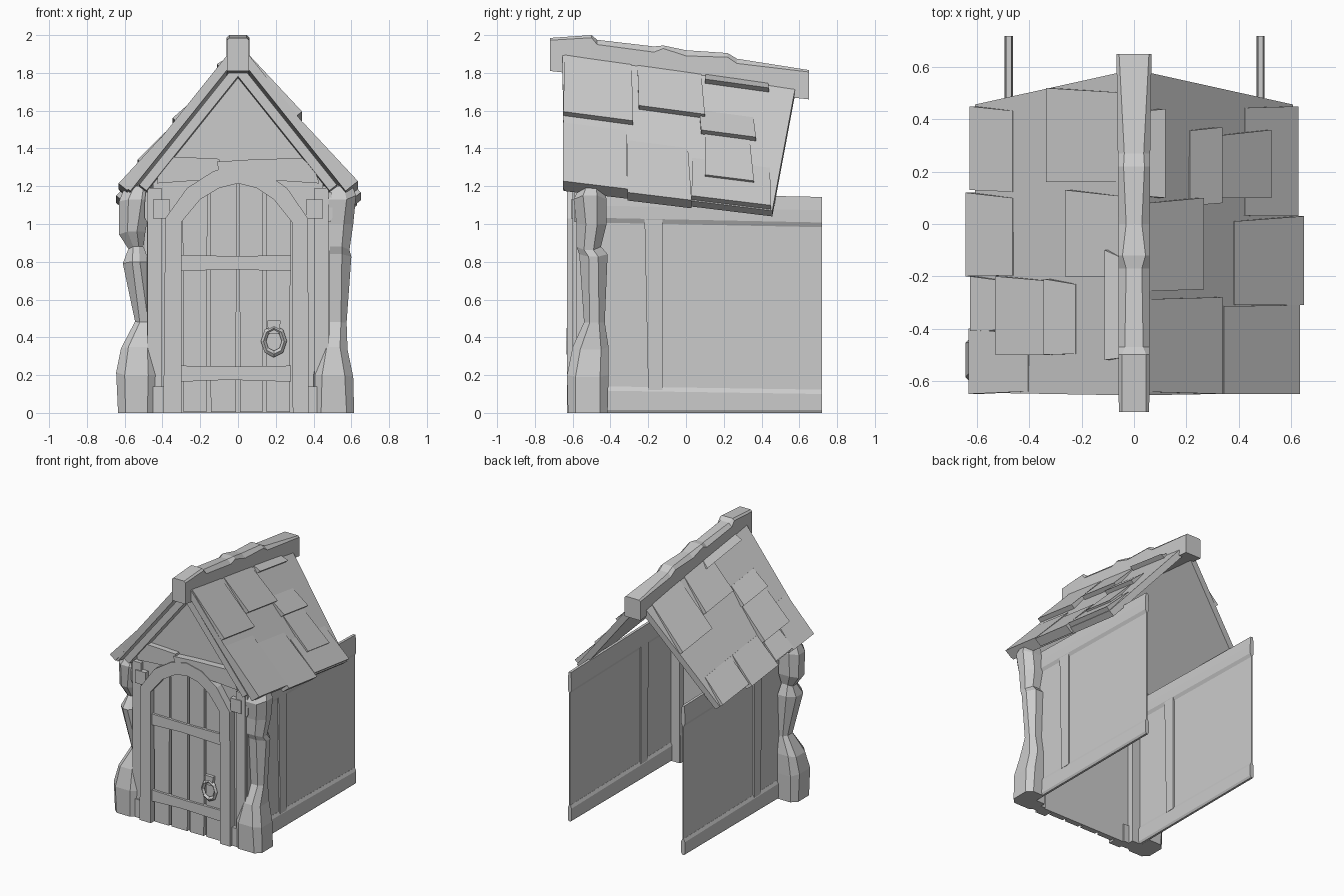
import bpy, bmesh, math, random
random.seed(4)


def loft(name, rings):
    """Skin equal-length closed rings and cap both ends."""
    bm = bmesh.new()
    vs = [[bm.verts.new(p) for p in r] for r in rings]
    n = len(rings[0])
    for a, b in zip(vs, vs[1:]):
        for i in range(n):
            j = (i + 1) % n
            bm.faces.new((a[i], a[j], b[j], b[i]))
    bm.faces.new(vs[0])
    bm.faces.new(vs[-1])
    bmesh.ops.recalc_face_normals(bm, faces=bm.faces)
    me = bpy.data.meshes.new(name)
    bm.to_mesh(me)
    bm.free()
    ob = bpy.data.objects.new(name, me)
    bpy.context.collection.objects.link(ob)
    return ob


def prism(name, pts, y0, y1):
    """Front-view outline (x, z) extruded along y."""
    return loft(name, [[(x, y, z) for x, z in pts] for y in (y0, y1)])


def box(name, x0, x1, y0, y1, z0, z1):
    return prism(name, [(x0, z0), (x1, z0), (x1, z1), (x0, z1)], y0, y1)


# Rough stone pillars wrapping the corners: z, inner x, outer x, y0, y1, chamfer
right = [(0, .40, .615, -.625, -.415, .04), (.2, .40, .61, -.63, -.41, .045),
         (.35, .43, .58, -.60, -.41, .04), (.48, .45, .575, -.54, -.43, .03),
         (.84, .425, .60, -.565, -.415, .05), (.88, .44, .59, -.58, -.45, .04),
         (1.0, .43, .61, -.58, -.42, .05), (1.13, .43, .625, -.595, -.42, .05),
         (1.2, .45, .60, -.56, -.44, .04)]
left = [(0, .44, .635, -.625, -.415, .04), (.2, .43, .645, -.63, -.41, .045),
        (.35, .44, .62, -.60, -.41, .04), (.48, .45, .545, -.54, -.43, .025),
        (.8, .47, .61, -.60, -.415, .05), (.88, .50, .58, -.54, -.44, .025),
        (.96, .49, .63, -.58, -.42, .045), (1.13, .46, .63, -.595, -.42, .05),
        (1.2, .46, .59, -.56, -.44, .04)]


def pillar_ring(s, z, i, o, y0, y1, c):
    m = max(i + .002, .488)
    d = random.uniform(-.02, .025) if z else 0
    return [(s * x, y, z + (d if x == o else 0)) for x, y in
            ((i + c, y0), (o - c, y0), (o, y0 + c), (o, y1 - c), (o - c, y1),
             (m, y1), (m, -.505), (i, -.505), (i, y0 + c * .8))]


for s, name, data in ((1, "pillar_right", right), (-1, "pillar_left", left)):
    loft(name, [pillar_ring(s, *row) for row in data])

# Side walls: thin panel, sloping top rail, bottom rail, upright
TOP = [(-.004, 1.01), (-.016, 1.035), (-.016, 1.10), (-.01, 1.17),
       (.01, 1.17), (.016, 1.10), (.016, 1.035), (.004, 1.01)]
BOTTOM = [(-.008, 0), (-.016, .015), (-.016, .12), (-.005, .143),
          (.005, .143), (.016, .12), (.016, .015), (.008, 0)]
for s, side in ((1, "right"), (-1, "left")):
    cx = .484 * s if s > 0 else -.479
    box("wall_panel_" + side, cx - .004, cx + .004, -.58, .72, .01, 1.08)
    loft("wall_top_rail_" + side, [[(cx + x, y, z - d) for x, z in TOP]
                                   for y, d in ((-.59, 0), (.72, .027))])
    loft("wall_bottom_rail_" + side, [[(cx + x, y, z - d * (z > .1)) for x, z in BOTTOM]
                                      for y, d in ((-.59, 0), (.72, .02))])
    loft("wall_upright_" + side,
         [[(cx + x, y, z) for x, y in
           ((-.015, y0), (.015, y0), (.015, -.125), (-.015, -.125))]
          for z, y0 in ((.12, -.2), (1.05, -.22))])
    # Front corner post and the short rails beside the door
    box("corner_post_" + side, *sorted((.405 * s, .478 * s)), -.60, -.50, 0, 1.19)
    for z0, z1 in ((0, .14), (1.03, 1.13)):
        box("front_rail_" + side, *sorted((.36 * s, .45 * s)), -.608, -.54, z0, z1)

# Front wall with gable
prism("front_wall", [(-.45, 0), (.45, 0), (.45, 1.24), (0, 1.84), (-.45, 1.24)], -.572, -.55)
# Two-piece lintel beam
prism("lintel_left", [(-.43, 1.215), (-.08, 1.24), (-.10, 1.345), (-.20, 1.35), (-.34, 1.355),
                      (-.42, 1.28)], -.615, -.56)
prism("lintel_right", [(-.10, 1.25), (.43, 1.215), (.41, 1.28), (.34, 1.35), (.05, 1.34),
                       (-.11, 1.33)], -.625, -.56)

# Arched door frame: jambs and arch segments
outer = [(-.395, 0), (-.385, 1.03), (-.27, 1.19), (-.13, 1.28), (0, 1.31),
         (.13, 1.28), (.26, 1.19), (.37, 1.03), (.375, 0)]
inner = [(-.30, 0), (-.30, 1.01), (-.20, 1.13), (-.10, 1.19), (0, 1.215),
         (.10, 1.19), (.19, 1.13), (.285, 1.01), (.29, 0)]
for i in range(8):
    prism("door_frame_%d" % i, [outer[i], outer[i + 1], inner[i + 1], inner[i]], -.63, -.55)


def arch(x):
    for (xa, za), (xb, zb) in zip(inner[1:7], inner[2:8]):
        if xa <= x <= xb:
            return za + (zb - za) * (x - xa) / (xb - xa)
    return 1.01


# Door planks cut to the arch
cuts = [-.30, -.155, 0, .14, .285]
for a, b in zip(cuts, cuts[1:]):
    a, b = a + .007, b - .007
    tops = [(x, arch(x) + .01) for x in (b, (a + b) / 2, a)]
    prism("door_plank", [(a + .004, .005), (b - .004, .005)] + tops, -.60, -.565)
# Door battens
for z in (.215, .80):
    prism("door_batten", [(-.30, z - .05), (-.05, z - .04), (.28, z - .05), (.28, z + .035),
                          (0, z + .03), (-.30, z + .035)], -.617, -.59)
# Ring handle with its plate
bpy.ops.mesh.primitive_torus_add(major_radius=.055, minor_radius=.014, major_segments=8,
                                 minor_segments=4, location=(.19, -.618, .38),
                                 rotation=(math.pi / 2, 0, 0))
ring = bpy.context.object
ring.name = "handle_ring"
ring.scale.y = 1.25
prism("handle_plate", [(.16, .42), (.22, .42), (.225, .49), (.155, .49)], -.625, -.595)


# Roof surface: side, horizontal distance from ridge, y, height off the slope
def roof(s, x, y, h):
    back = .59 - .22 * x
    v = (y + .655) / (back + .655)
    z = (1.96 - 1.25 * x) * (1 - v) + (1.785 - 1.185 * x) * v
    return (s * (x + .78 * h), y, z + .62 * h)


def roof_piece(name, s, x0, x1, y00, y01, y10, y11, lo, hi0, hi1):
    """Slab on the slope: upper edge y00..y01 at x0, lower edge y10..y11 at x1."""
    return loft(name, [[roof(s, x0, y00, lo), roof(s, x0, y01, lo),
                        roof(s, x0, y01, hi0), roof(s, x0, y00, hi0)],
                       [roof(s, x1, y10, lo), roof(s, x1, y11, lo),
                        roof(s, x1, y11, hi1), roof(s, x1, y10, hi1)]])


# Shingles: x upper, x lower, y front, y back
tiles = {
    1: [(.05, .31, -.65, -.28), (.05, .24, -.25, .10), (.05, .09, .10, .44),
        (.21, .31, .08, .37), (.31, .50, .10, .36), (.34, .605, -.65, -.31),
        (.38, .62, -.31, .03), (.42, .60, .03, .45)],
    -1: [(.05, .31, .16, .52), (.05, .24, -.20, .13), (.05, .09, -.52, -.10),
         (.22, .32, -.50, -.21), (.31, .50, -.50, -.20), (.46, .605, .13, .45),
         (.46, .62, -.20, .12), (.48, .60, -.41, -.20), (.40, .61, -.65, -.40)]}
for s, side in ((1, "right"), (-1, "left")):
    roof_piece("roof_slab_" + side, s, .035, .605, -.655, .583, -.645, .457, -.045, .004, .004)
    roof_piece("gable_rafter_" + side, s, .07, .57, -.635, -.56, -.635, -.56, -.11, -.06, -.06)
    for x0, x1, y0, y1 in tiles[s]:
        j = [random.uniform(-.012, .012) for _ in range(3)]
        roof_piece("shingle_" + side, s, x0, x1, max(y0 + j[0], -.65), y1 - .015 + j[1],
                   y0, y1, -.03, .006, .034 + j[2] * .5)

# Uneven ridge beam: y, half width, top z, chamfer
ridge = [(-.72, .058, 1.985, .012), (-.5, .06, 2.0, .014), (-.47, .06, 1.975, .025),
         (-.17, .06, 1.94, .03), (-.12, .06, 1.945, .016), (.0, .06, 1.92, .03),
         (.22, .062, 1.905, .022), (.27, .062, 1.875, .025), (.65, .067, 1.815, .01)]
loft("ridge_beam", [[(-w, y, b), (w, y, b), (w, y, t - c), (w - c, y, t),
                     (c - w, y, t), (-w, y, t - c)]
                    for y, w, t, c in ridge
                    for b in [1.81 - .15 * (y + .72) / 1.37]])
